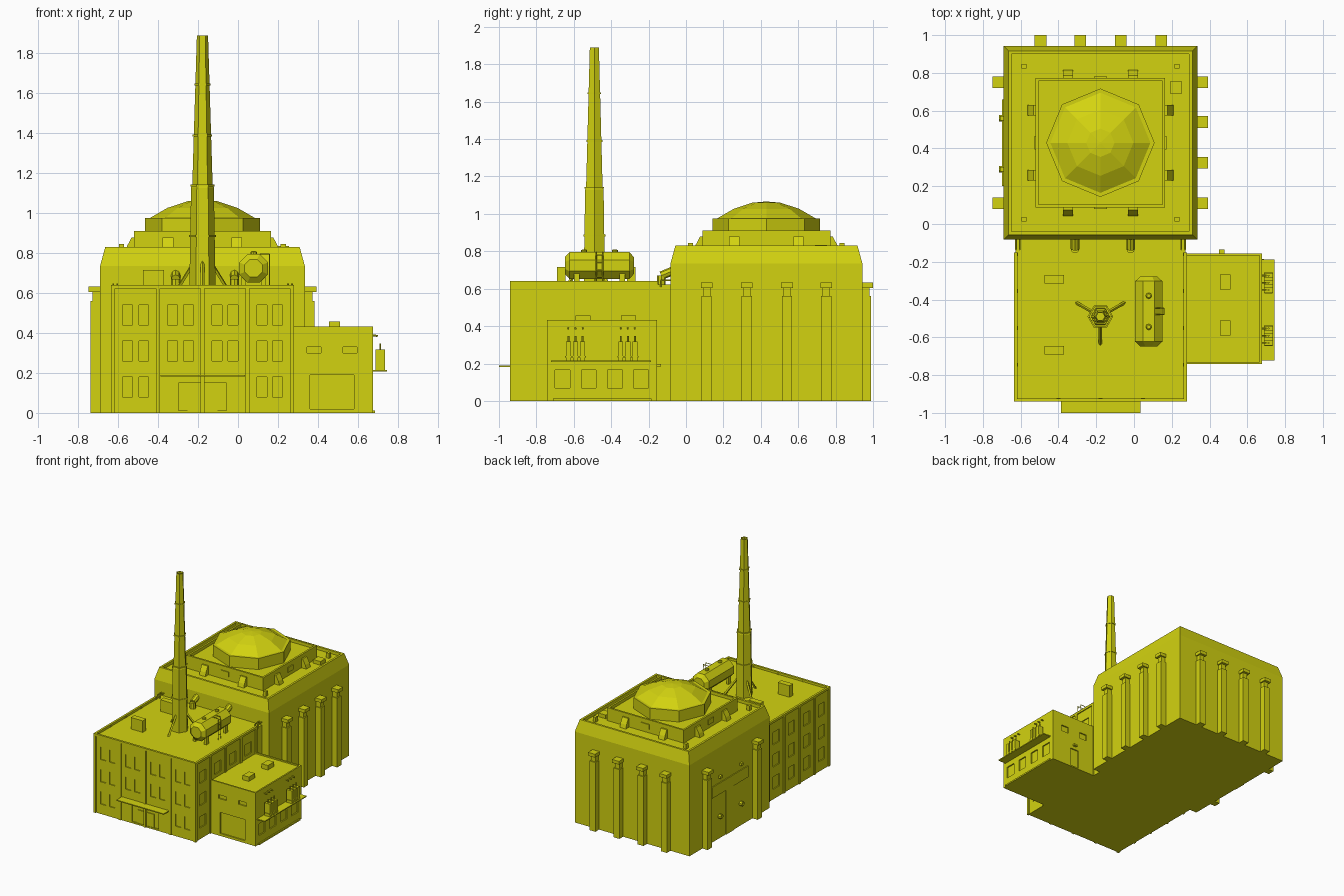
import bpy, bmesh, math
from mathutils import Matrix, Vector

if "Cube" in bpy.data.objects:
    bpy.data.objects.remove(bpy.data.objects["Cube"])

paint = bpy.data.materials.new("mustard yellow")
paint.diffuse_color = (0.65, 0.65, 0.005, 1)
paint.use_nodes = True
paint.node_tree.nodes["Principled BSDF"].inputs["Base Color"].default_value = paint.diffuse_color
CX, CY = -0.178, 0.43          # reactor hall centre
SY = -0.49                     # chimney y


def finish(name, bm):
    bmesh.ops.recalc_face_normals(bm, faces=bm.faces[:])
    me = bpy.data.meshes.new(name)
    bm.to_mesh(me)
    bm.free()
    me.materials.append(paint)
    ob = bpy.data.objects.new(name, me)
    bpy.context.collection.objects.link(ob)
    return ob


def boxes(name, items):
    """One object from boxes given as x0, x1, y0, y1, z0, z1."""
    bm = bmesh.new()
    for x0, x1, y0, y1, z0, z1 in items:
        m = (Matrix.Translation(((x0 + x1) / 2, (y0 + y1) / 2, (z0 + z1) / 2))
             @ Matrix.Diagonal((abs(x1 - x0), abs(y1 - y0), abs(z1 - z0), 1)))
        bmesh.ops.create_cube(bm, size=1, matrix=m)
    return finish(name, bm)


def lathe(name, profile, n, loc, phase=0.0, rot=None):
    """Faceted solid of revolution from (radius, z) pairs."""
    bm = bmesh.new()
    rings = [[bm.verts.new((r * math.cos(phase + math.tau * i / n),
                            r * math.sin(phase + math.tau * i / n), z)) for i in range(n)]
             for r, z in profile]
    for a, b in zip(rings, rings[1:]):
        for i in range(n):
            j = (i + 1) % n
            bm.faces.new((a[i], a[j], b[j], b[i]))
    bm.faces.new(rings[0])
    bm.faces.new(rings[-1])
    bmesh.ops.transform(bm, verts=bm.verts[:],
                        matrix=Matrix.Translation(loc) @ (rot or Matrix.Identity(4)))
    return finish(name, bm)


def square(name, profile, loc):
    return lathe(name, [(h * math.sqrt(2), z) for h, z in profile], 4, loc, math.pi / 4)


def tubes(name, paths, r, n=6):
    """Straight pipe runs through the points of every path."""
    bm = bmesh.new()
    for path in paths:
        for a, b in zip(path, path[1:]):
            a, b = Vector(a), Vector(b)
            m = Matrix.Translation((a + b) / 2) @ (b - a).to_track_quat('Z', 'Y').to_matrix().to_4x4()
            bmesh.ops.create_cone(bm, cap_ends=True, segments=n, radius1=r, radius2=r,
                                  depth=(b - a).length, matrix=m)
    return finish(name, bm)


def cut(ob, items):
    """Recess windows and doors into a wall."""
    cutter = boxes("cutter", items)
    cutter.hide_render = True
    mod = ob.modifiers.new("recess", 'BOOLEAN')
    mod.operation, mod.solver, mod.object = 'DIFFERENCE', 'EXACT', cutter
    bpy.context.view_layer.objects.active = ob
    bpy.ops.object.modifier_apply(modifier=mod.name)
    bpy.data.objects.remove(cutter)


# --- reactor hall: walls with sloped shoulder, upper tier, drum and dome
square("reactor_hall", [(0.513, 0), (0.513, 0.735), (0.487, 0.83), (0.47, 0.83), (0.47, 0.805)],
       (CX, CY, 0))
square("upper_tier", [(0.343, 0.80), (0.343, 0.91), (0.328, 0.91), (0.328, 0.885)], (CX, CY, 0))
lathe("dome", [(0.287, 0.88), (0.287, 0.975), (0.265, 0.975), (0.175, 1.027), (0.075, 1.06), (0.005, 1.066)],
      8, (CX, CY, 0))

# wedge buttresses and vents round the upper tier
bm = bmesh.new()
for k in range(4):
    rot = Matrix.Translation((CX, CY, 0)) @ Matrix.Rotation(k * math.pi / 2, 4, 'Z')
    for t in (-0.172, 0.172):
        prof = [(0.34, 0.80), (0.388, 0.80), (0.378, 0.835), (0.355, 0.878), (0.34, 0.878)]
        ends = [[bm.verts.new(rot @ Vector((u, t + s, z))) for u, z in prof] for s in (-0.027, 0.027)]
        bm.faces.new(ends[0])
        bm.faces.new(ends[1])
        for i in range(5):
            j = (i + 1) % 5
            bm.faces.new((ends[0][i], ends[0][j], ends[1][j], ends[1][i]))
finish("tier_buttresses", bm)
boxes("tier_vents", [(CX - 0.035, CX + 0.035, CY - 0.35, CY + 0.35, 0.835, 0.875),
                     (CX - 0.35, CX + 0.35, CY - 0.035, CY + 0.035, 0.835, 0.875)])
boxes("roof_posts", [(CX + sx * 0.405 - 0.013, CX + sx * 0.405 + 0.013,
                      CY + sy * 0.405 - 0.013, CY + sy * 0.405 + 0.013, 0.80, 0.845)
                     for sx in (-1, 1) for sy in (-1, 1)])
boxes("roof_hatch", [(0.19, 0.255, 0.69, 0.755, 0.80, 0.835)])

# columns: shaft, neck and cap on three sides of the hall
spots = [(0.335, y, 1, 0) for y in (0.11, 0.325, 0.54, 0.75)]
spots += [(-0.691, y, -1, 0) for y in (0.11, 0.75)]
spots += [(x, 0.943, 0, 1) for x in (-0.495, -0.285, -0.07, 0.145)]
cols = []
for x, y, dx, dy in spots:
    for out, half, z0, z1 in ((0.047, 0.027, 0, 0.56), (0.038, 0.02, 0.56, 0.605), (0.058, 0.031, 0.605, 0.632)):
        px, py = (0.01, half) if dx else (half, 0.01)
        xs = (x - dx * 0.01, x + dx * out) if dx else (x - half, x + half)
        ys = (y - dy * 0.01, y + dy * out) if dy else (y - half, y + half)
        cols.append((*sorted(xs), *sorted(ys), z0, z1))
boxes("columns", cols)

# left side service panel, fans and lamps
boxes("service_panel", [(-0.698, -0.68, 0.2, 0.66, 0.36, 0.45), (-0.696, -0.68, 0.38, 0.48, 0, 0.36)])
for i, y in enumerate((0.56, 0.29)):
    lathe(f"wall_fan_{i}", [(0.018, -0.01), (0.018, 0.024), (0.01, 0.024), (0.01, 0.012)], 8,
          (-0.691, y, 0.18), math.pi / 8, Matrix.Rotation(-math.pi / 2, 4, 'Y'))
boxes("wall_lamps", [(-0.71, -0.68, y - 0.012, y + 0.012, 0.49, 0.51) for y in (0.29, 0.56)])

# --- front building with recessed windows
X0, X1, Y0 = -0.635, 0.28, -0.94
PX = (-0.625, -0.4, -0.178, 0.048, 0.27)
PY = (-0.93, -0.745, -0.55, -0.355, -0.16)
hall = boxes("front_building", [(X0 + 0.008, X1 - 0.008, Y0 + 0.008, -0.03, 0, 0.622)])
rows = [(0.08, 0.18), (0.26, 0.36), (0.44, 0.54)]
wins = []
for z0, z1 in rows:
    for i, (a, b) in enumerate(zip(PX, PX[1:])):
        if z0 < 0.2 and i in (1, 2):
            continue
        for f in (0.32, 0.68):
            c = a + (b - a) * f
            wins.append((c - 0.025, c + 0.025, Y0 - 0.02, Y0 + 0.016, z0, z1))
    for a, b in zip(PY, PY[1:]):
        c = (a + b) / 2
        wins.append((X0 - 0.02, X0 + 0.016, c - 0.04, c + 0.04, z0, z1))
        if z0 > 0.43 or c < -0.8:
            wins.append((X1 - 0.016, X1 + 0.02, c - 0.04, c + 0.04, z0 + 0.01, z1))
wins.append((CX - 0.12, CX + 0.12, Y0 - 0.02, Y0 + 0.018, 0.012, 0.15))
cut(hall, wins)
pil = [(x - 0.01, x + 0.01, Y0, Y0 + 0.02, 0, 0.63) for x in PX]
pil += [(X0, X0 + 0.02, y - 0.01, y + 0.01, 0, 0.63) for y in PY]
pil += [(X1 - 0.02, X1, y - 0.01, y + 0.01, 0, 0.63) for y in PY]
boxes("pilasters", pil)
boxes("parapet", [(X0, X1, Y0, Y0 + 0.017, 0.622, 0.64),
                  (X0, X0 + 0.017, Y0, -0.15, 0.622, 0.64), (X1 - 0.017, X1, Y0, -0.15, 0.622, 0.64)])
boxes("entrance_canopy", [(-0.387, 0.035, -1.0, -0.925, 0.182, 0.19)])
boxes("entrance_doors", [(CX + s * 0.04 - 0.036, CX + s * 0.04 + 0.036, Y0 + 0.012, Y0 + 0.03, 0.012, 0.12)
                         for s in (-1, 1)])
boxes("roof_vents", [(-0.475, -0.37, -0.315, -0.27, 0.61, 0.715), (-0.475, -0.37, -0.69, -0.645, 0.61, 0.715)])

# pipes from the hall down to the front roof
tubes("elbow_pipes", [[(x, -0.132, 0.61), (x, -0.132, 0.67), (x, -0.06, 0.70)] for x in (-0.312, -0.018)],
      0.023, 8)
tubes("thin_pipes", [[(x, -0.135, 0.61), (x, -0.135, 0.645), (x, -0.07, 0.645)]
                     for x in (-0.625, -0.605, 0.25, 0.27)], 0.005)

# --- chimney: tapered hexagon with bands, hollow top, three braces
lathe("chimney", [(0.066, 0.61), (0.057, 1.13), (0.051, 1.14), (0.028, 1.89), (0.022, 1.89), (0.022, 1.84)],
      6, (CX, SY, 0))
for i, (z, r) in enumerate(((0.885, 0.068), (1.14, 0.061), (1.39, 0.049), (1.645, 0.041))):
    lathe(f"chimney_band_{i}", [(r, z - 0.005), (r, z + 0.005)], 6, (CX, SY, 0))
braces = []
for a in (30, 150, 270):
    c, s = math.cos(math.radians(a)), math.sin(math.radians(a))
    braces.append([(CX + c * 0.148, SY + s * 0.148, 0.615), (CX + c * 0.045, SY + s * 0.045, 0.76)])
tubes("chimney_braces", braces, 0.009, 4)

# --- roof tank lying along y
TX, TY, TZ = 0.078, -0.463, 0.724
lathe("tank", [(0.048, -0.185), (0.078, -0.16), (0.078, 0.16), (0.048, 0.185)], 8, (TX, TY, TZ),
      math.pi / 8, Matrix.Rotation(math.pi / 2, 4, 'X'))
for i, y in enumerate((-0.38, -0.545)):
    lathe(f"tank_hatch_{i}", [(0.016, 0.78), (0.016, 0.805), (0.01, 0.81)], 8, (TX, y, 0))
boxes("tank_legs", [(TX + s * 0.05 - 0.01, TX + s * 0.05 + 0.01, y - 0.015, y + 0.015, 0.61, 0.69)
                    for s in (-1, 1) for y in (-0.34, -0.585)])
ladder = [[(0.158, y, 0.61), (0.158, y, 0.795), (0.11, y, 0.795)] for y in (-0.48, -0.445)]
ladder += [[(0.158, -0.48, z), (0.158, -0.445, z)] for z in (0.66, 0.70, 0.74, 0.78)]
tubes("tank_ladder", ladder, 0.003, 4)

# --- side annex
AX, A0, A1 = 0.677, -0.742, -0.155
annex = boxes("annex", [(0.25, AX, A0, A1, 0, 0.422)])
wins = [(0.36, 0.58, A0 - 0.02, A0 + 0.01, 0.02, 0.19)]
wins += [(c - 0.035, c + 0.035, A0 - 0.02, A0 + 0.01, 0.30, 0.33) for c in (0.38, 0.56)]
wins += [(AX - 0.01, AX + 0.02, c - 0.04, c + 0.04, 0.07, 0.165) for c in (-0.66, -0.52, -0.38, -0.24)]
wins += [(c - 0.035, c + 0.035, A1 - 0.01, A1 + 0.02, 0.28, 0.33) for c in (0.38, 0.56)]
wins += [(0.425, 0.505, A1 - 0.01, A1 + 0.02, 0.01, 0.16)]
cut(annex, wins)
boxes("annex_parapet", [(0.28, AX, A0, A0 + 0.012, 0.42, 0.432), (0.28, AX, A1 - 0.012, A1, 0.42, 0.432),
                        (AX - 0.012, AX, A0, A1, 0.42, 0.432)])
boxes("annex_plinth", [(AX - 0.01, AX + 0.01, A0 + 0.03, A1 - 0.03, 0, 0.012)])
boxes("annex_roof_units", [(0.455, 0.51, y - 0.04, y + 0.04, 0.41, 0.458) for y in (-0.55, -0.307)])
boxes("annex_door_lamp", [(0.45, 0.48, A1 - 0.01, -0.135, 0.185, 0.198)])

# transformer shelf, insulators, wires and wall brackets
boxes("transformer_shelf", [(AX - 0.01, 0.745, -0.722, -0.187, 0.207, 0.215)])
cases, rods = [], []
for c in (-0.591, -0.311):
    cases.append((0.69, 0.734, c - 0.056, c + 0.056, 0.232, 0.24))
    for d in (-0.038, 0.0, 0.038):
        cases.append((0.688, 0.735, c + d - 0.013, c + d + 0.013, 0.215, 0.318))
        rods.append([(0.712, c + d, 0.31), (0.712, c + d, 0.348)])
        rods.append([(AX - 0.01, c + d, 0.39), (0.70, c + d, 0.385)])
boxes("transformers", cases)
tubes("insulators", rods, 0.005)
